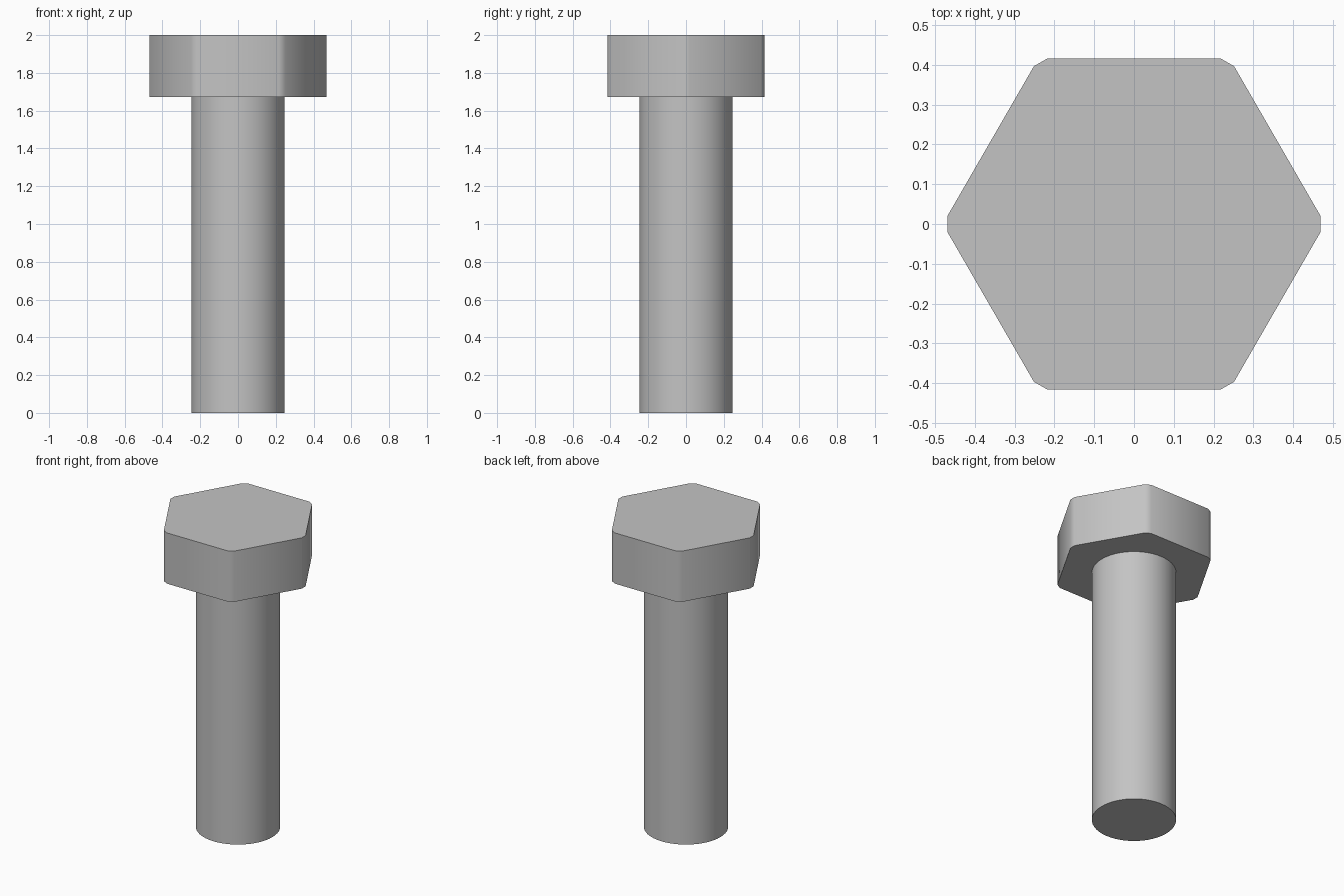
import bpy, bmesh
from math import radians, cos, sin, pi

if "Cube" in bpy.data.objects:
    bpy.data.objects.remove(bpy.data.objects["Cube"], do_unlink=True)

steel = bpy.data.materials.new("grey steel")
steel.use_nodes = True
colour = (0.55, 0.55, 0.55, 1)
steel.diffuse_color = colour
steel.node_tree.nodes["Principled BSDF"].inputs["Base Color"].default_value = colour


def prism(name, outline, bottom, top):
    """Extrude a closed outline straight up into a solid."""
    bm = bmesh.new()
    base = bm.faces.new([bm.verts.new((x, y, bottom)) for x, y in outline])
    extruded = bmesh.ops.extrude_face_region(bm, geom=[base], use_keep_orig=True)
    for v in extruded["geom"]:
        if isinstance(v, bmesh.types.BMVert):
            v.co.z = top
    bmesh.ops.recalc_face_normals(bm, faces=bm.faces)
    mesh = bpy.data.meshes.new(name)
    bm.to_mesh(mesh)
    bm.free()
    mesh.materials.append(steel)
    obj = bpy.data.objects.new(name, mesh)
    bpy.context.collection.objects.link(obj)
    bpy.ops.object.select_all(action="DESELECT")
    obj.select_set(True)
    bpy.context.view_layer.objects.active = obj
    bpy.ops.object.shade_smooth_by_angle(angle=radians(35))
    return obj


def ring(radius, angles):
    return [(radius * cos(a), radius * sin(a)) for a in angles]


HEAD_BOTTOM = 1.672

# Hexagonal head with narrow chamfered corners
corners = [radians(60 * i + side * 2.4) for i in range(6) for side in (-1, 1)]
prism("bolt_head", ring(0.47, corners), HEAD_BOTTOM, 2.0)

# Plain round shank
prism("bolt_shank", ring(0.247, [2 * pi * i / 48 for i in range(48)]), 0.0, HEAD_BOTTOM)
